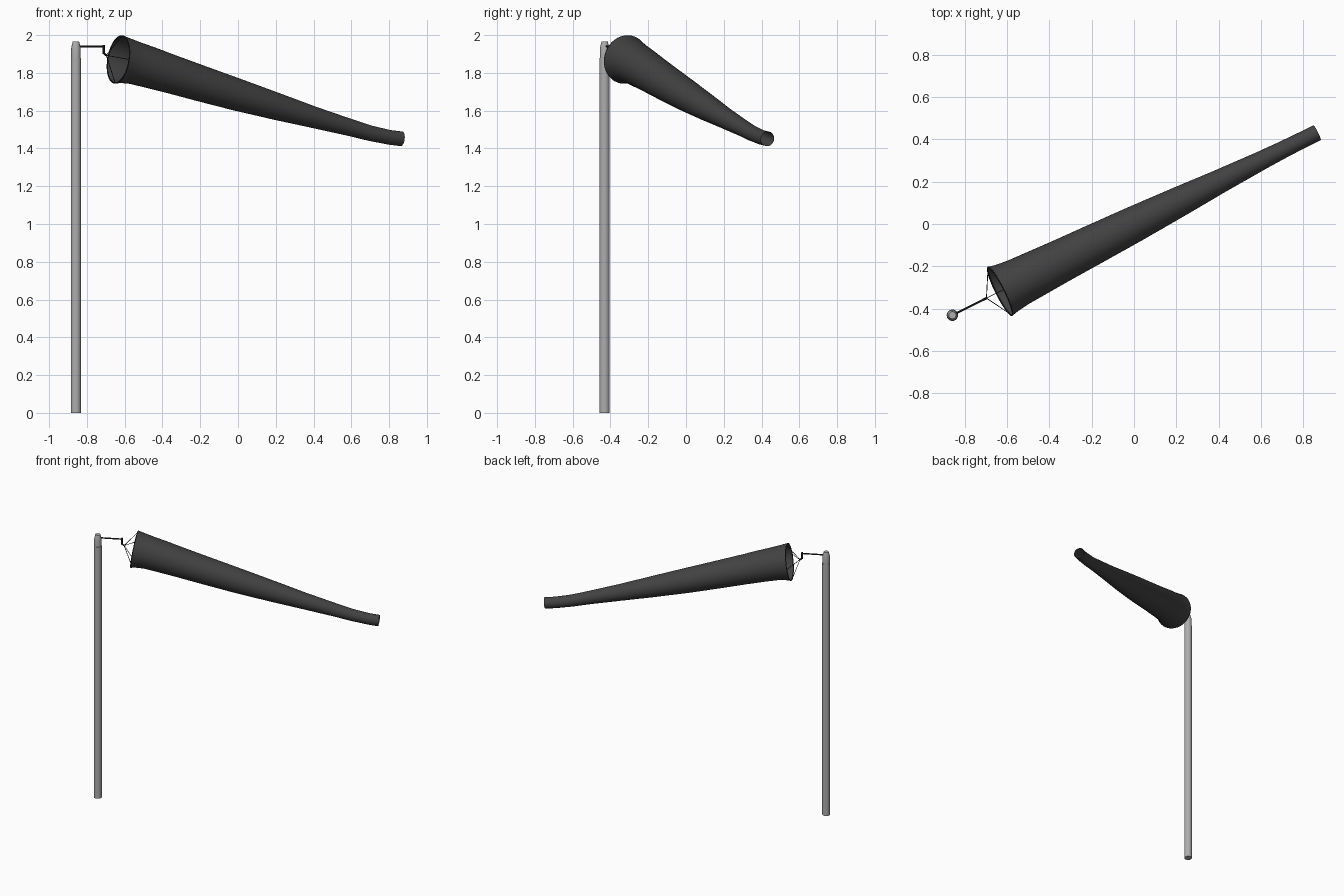
import bpy
import bmesh
from math import sin, cos, pi, radians
from mathutils import Vector

if "Cube" in bpy.data.objects:
    bpy.data.objects.remove(bpy.data.objects["Cube"])

POLE = Vector((-0.858, -0.431, 0))
HEADING = radians(26.6)
ALONG = Vector((cos(HEADING), sin(HEADING), 0))
ACROSS = Vector((-sin(HEADING), cos(HEADING), 0))
UP = Vector((0, 0, 1))


def material(name, value):
    m = bpy.data.materials.new(name)
    colour = (value, value, value, 1)
    m.diffuse_color = colour
    m.use_nodes = True
    bsdf = m.node_tree.nodes["Principled BSDF"]
    bsdf.inputs["Base Color"].default_value = colour
    return m


pole_grey = material("pole grey", 0.42)
cloth = material("dark cloth", 0.055)
black_metal = material("black metal", 0.02)


def place(s, z):
    """Point at distance s downwind of the pole, at height z."""
    return POLE + ALONG * s + UP * z


def sweep(name, stations, mat, sides=32, caps=True, side_axis=ACROSS):
    """Skin circular sections given as (centre, radius)."""
    bm = bmesh.new()
    rings = []
    last = len(stations) - 1
    for i, (centre, radius) in enumerate(stations):
        tangent = stations[min(i + 1, last)][0] - stations[max(i - 1, 0)][0]
        u = side_axis - tangent * (side_axis.dot(tangent) / tangent.length_squared)
        u.normalize()
        v = tangent.normalized().cross(u)
        angles = [2 * pi * k / sides for k in range(sides)]
        rings.append([bm.verts.new(centre + (u * cos(a) + v * sin(a)) * radius)
                      for a in angles])
    for a, b in zip(rings, rings[1:]):
        for k in range(sides):
            n = (k + 1) % sides
            bm.faces.new((a[k], a[n], b[n], b[k]))
    if caps:
        bm.faces.new(rings[0][::-1])
        bm.faces.new(rings[-1])
    mesh = bpy.data.meshes.new(name)
    bm.to_mesh(mesh)
    bm.free()
    mesh.materials.append(mat)
    obj = bpy.data.objects.new(name, mesh)
    bpy.context.collection.objects.link(obj)
    finish(obj)
    return obj


def finish(obj):
    bpy.ops.object.select_all(action="DESELECT")
    obj.select_set(True)
    bpy.context.view_layer.objects.active = obj
    bpy.ops.object.shade_smooth_by_angle(angle=radians(35))


def rod(name, start, end, radius, mat=black_metal, sides=8):
    axis = ACROSS if abs((end - start).normalized().dot(ACROSS)) < 0.9 else UP
    return sweep(name, [(start, radius), (end, radius)], mat, sides, True, axis)


# Pole and its swivel cap
rod("pole", place(0, 0), place(0, 1.88), 0.027, pole_grey, 24)
cap_profile = [(1.88, 0.025), (1.93, 0.025), (1.945, 0.022), (1.965, 0.017)]
sweep("pole_cap", [(place(0, z), r) for z, r in cap_profile], pole_grey, 24)

# Swinging arm, drop post and shackle
ARM = 0.165
KNOT = place(0.18, 1.893)
rod("swing_arm", place(0, 1.94), place(ARM, 1.94), 0.005)
rod("drop_post", place(ARM, 1.948), place(ARM, 1.9), 0.006)
rod("shackle", place(ARM - 0.003, 1.906), KNOT, 0.006)

# Open cloth sock: distance downwind, height, radius
sock_profile = [
    (0.252, 1.871, 0.129), (0.29, 1.865, 0.121), (0.345, 1.853, 0.114),
    (0.44, 1.828, 0.109), (0.568, 1.792, 0.102), (0.76, 1.738, 0.094),
    (0.96, 1.683, 0.085), (1.2, 1.619, 0.071), (1.407, 1.565, 0.057),
    (1.63, 1.509, 0.045), (1.74, 1.481, 0.041), (1.855, 1.459, 0.039),
    (1.927, 1.451, 0.039),
]
sweep("wind_sock", [(place(s, z), r) for s, z, r in sock_profile], cloth, 40, False)

# Hoop holding the mouth open
mouth = place(*sock_profile[0][:2])
mouth_axis = (place(*sock_profile[1][:2]) - mouth).normalized()
mouth_up = mouth_axis.cross(ACROSS).normalized()
if mouth_up.z < 0:
    mouth_up.negate()
HOOP = 0.1265
bpy.ops.mesh.primitive_torus_add(
    major_radius=HOOP, minor_radius=0.0035, major_segments=40, minor_segments=8,
    location=mouth, rotation=mouth_axis.to_track_quat("Z", "Y").to_euler())
hoop = bpy.context.object
hoop.name = "mouth_hoop"
hoop.data.materials.append(black_metal)
finish(hoop)

# Four bridle lines from the shackle to the hoop
for label, direction in (("top", mouth_up), ("bottom", -mouth_up),
                         ("left", ACROSS), ("right", -ACROSS)):
    rod("bridle_line_" + label, KNOT, mouth + direction * HOOP, 0.002, sides=6)
